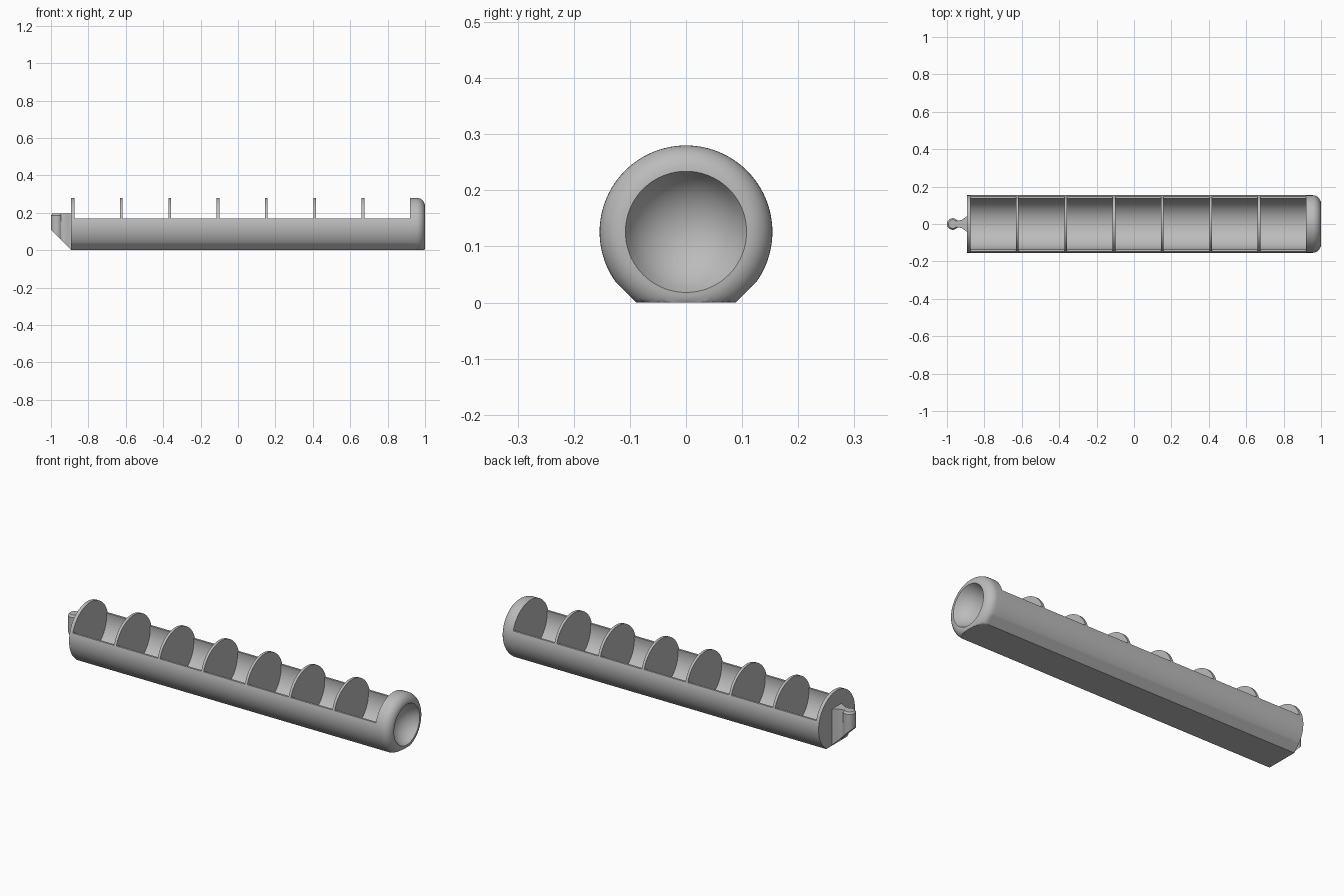
import bpy
import bmesh
from math import sin, cos, acos, pi, radians, sqrt

cube = bpy.data.objects.get("Cube")
if cube:
    bpy.data.objects.remove(cube)

R, AXIS = 0.154, 0.126          # outer radius, axis height
RIM = 0.17                      # height of the open trough rim
IN_R, IN_Z = 0.138, 0.15        # inner trough radius and centre height
PITCH, FIRST = 0.2585, -0.8825  # divider spacing and first centre

grey = bpy.data.materials.new("light grey plastic")
grey.use_nodes = True
colour = (0.5, 0.5, 0.5, 1)
grey.diffuse_color = colour
grey.node_tree.nodes["Principled BSDF"].inputs["Base Color"].default_value = colour


def outer(angle, r=R):
    """Point of the round section with flat foot; angle runs from straight down."""
    a = abs(angle)
    if a < pi / 2:
        r = min(r, AXIS / cos(a), 0.152 / cos(pi / 4 - a))
    return r * sin(angle), AXIS - r * cos(angle)


def sweep(start, end, steps):
    """Angles over a range, including the corners of the flat foot."""
    angles = {start + (end - start) * i / steps for i in range(steps + 1)}
    for corner in (35.1, 54.2):
        angles |= {radians(corner), -radians(corner)}
    return sorted(angles)


def inner(r, steps=48):
    """Trough lining from one rim round to the other."""
    top = pi - acos((RIM - IN_Z) / r)
    return [(r * sin(t), IN_Z - r * cos(t))
            for t in (top - 2 * top * i / steps for i in range(steps + 1))]


def finish(name, bm):
    bmesh.ops.recalc_face_normals(bm, faces=bm.faces)
    mesh = bpy.data.meshes.new(name)
    bm.to_mesh(mesh)
    bm.free()
    mesh.materials.append(grey)
    obj = bpy.data.objects.new(name, mesh)
    bpy.context.collection.objects.link(obj)
    bpy.ops.object.select_all(action='DESELECT')
    obj.select_set(True)
    bpy.context.view_layer.objects.active = obj
    bpy.ops.object.shade_smooth_by_angle(angle=radians(25))
    return obj


def loft(name, rings):
    """Bridge equal rings of points and close both ends."""
    bm = bmesh.new()
    loops = [[bm.verts.new(p) for p in ring] for ring in rings]
    n = len(loops[0])
    for a, b in zip(loops, loops[1:]):
        for i in range(n):
            j = (i + 1) % n
            bm.faces.new((a[i], a[j], b[j], b[i]))
    bm.faces.new(loops[0])
    bm.faces.new(loops[-1])
    return finish(name, bm)


def slab(name, profile, x0, x1):
    return loft(name, [[(x, y, z) for y, z in profile] for x in (x0, x1)])


# Open trough
rim_angle = pi - acos((RIM - AXIS) / R)
shell = [outer(t) for t in sweep(-rim_angle, rim_angle, 64)]
slab("trough", shell + inner(IN_R), -0.89, 0.925)

# End plate and dividers
full = sweep(-pi, pi, 96)[:-1]
slab("end_plate", [outer(t) for t in full], -0.893, -0.875)
crest = [outer(rim_angle + (2 * pi - 2 * rim_angle) * i / 32) for i in range(33)]
lining = inner(IN_R + 0.003)
# Crest runs right to left over the top, so the lining returns left to right
divider = crest + lining[::-1]
for k in range(1, 7):
    x = FIRST + PITCH * k
    slab(f"divider_{k}", divider, x - 0.007, x + 0.007)

# Rounded cap with a bowl-shaped socket
LIP, DEPTH = 0.046, 0.07
hole = R - LIP
bowl = (hole ** 2 + DEPTH ** 2) / (2 * DEPTH)
stations = [(0.92, R)]
for i in range(11):
    t = i / 10 * pi / 2
    stations.append((1 - LIP + LIP * sin(t), hole + LIP * cos(t)))
for i in range(1, 12):
    r = hole * (1 - i / 11.2)
    stations.append((1 - DEPTH + bowl - sqrt(bowl ** 2 - r ** 2), r))
loft("socket_cap", [[(x, *outer(t, r)) for t in full] for x, r in stations])

# Connector plug: flared neck and round knob, undercut at 45 degrees
half = [(-0.88, 0.045), (-0.893, 0.042), (-0.908, 0.031), (-0.922, 0.022), (-0.938, 0.018)]
KNOB, KNOB_X = 0.031, -0.969
arc = [radians(40 + 280 * i / 24) for i in range(25)]
plan = half + [(KNOB_X + KNOB * cos(t), KNOB * sin(t)) for t in arc]
plan += [(x, -y) for x, y in reversed(half)]


def plug_ring(inset, top):
    pts = []
    for x, y in plan:
        if x < -0.94:
            x, y = KNOB_X + (x - KNOB_X) * (1 - inset), y * (1 - inset)
        pts.append((x, y, top if top else max(0, -0.89 - x)))
    return pts


loft("connector_plug", [plug_ring(0, 0), plug_ring(0, 0.186), plug_ring(0.25, 0.196)])
